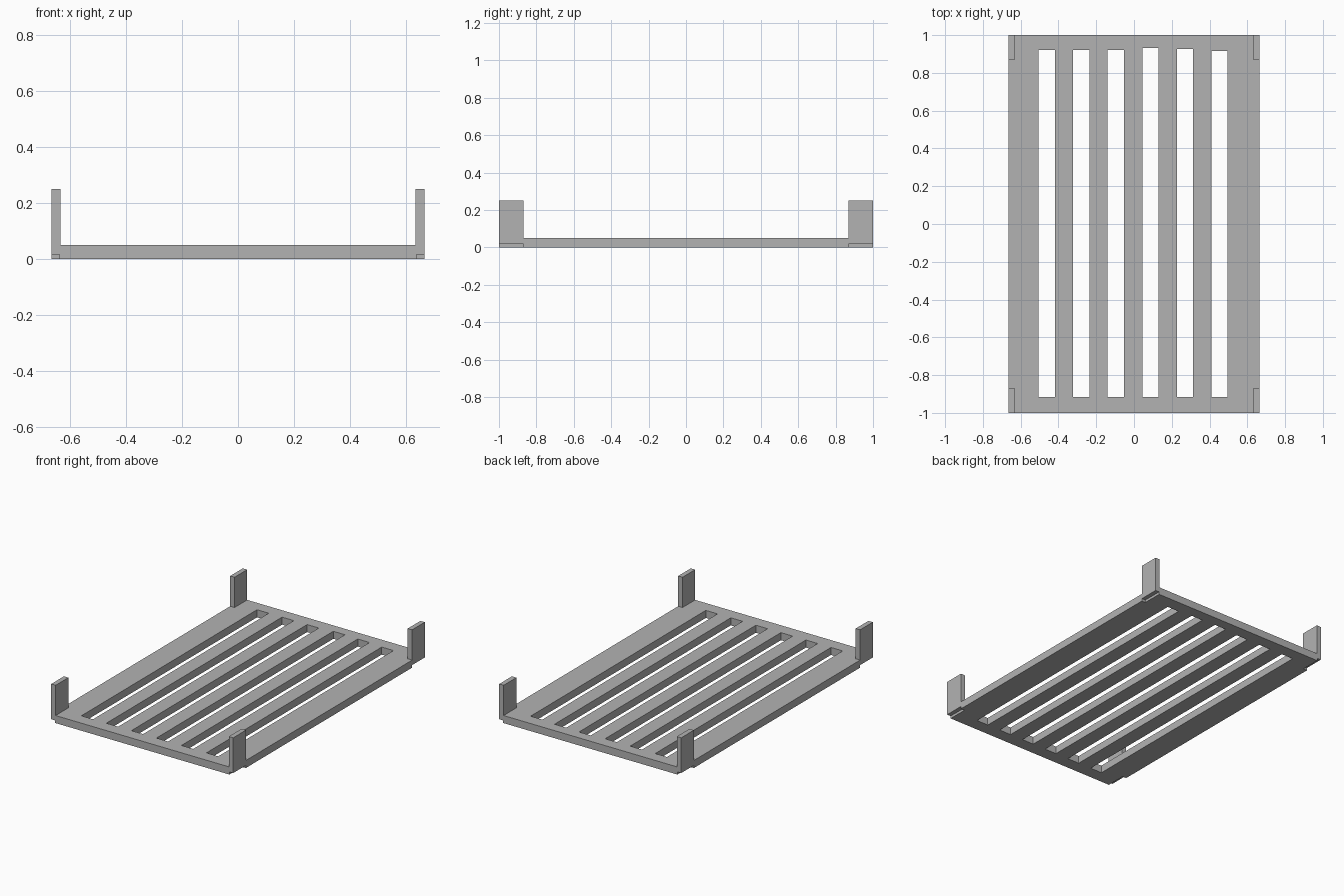
import bpy

if "Cube" in bpy.data.objects:
    bpy.data.objects.remove(bpy.data.objects["Cube"], do_unlink=True)

grey = bpy.data.materials.new("plain grey")
grey.use_nodes = True
grey.diffuse_color = (0.45, 0.45, 0.45, 1)
grey.node_tree.nodes["Principled BSDF"].inputs["Base Color"].default_value = (0.45, 0.45, 0.45, 1)

HALF_X, HALF_Y = 0.665, 1.0
THICK, POST_TOP = 0.05, 0.25
POST_W, POST_L = 0.032, 0.132
NOTCH_W, NOTCH_H = 0.028, 0.017
EXTRA = 0.05  # how far cutters reach past the surface


def box(name, low, high):
    """Axis-aligned box between two corners."""
    bpy.ops.mesh.primitive_cube_add(size=1)
    ob = bpy.context.object
    ob.name = ob.data.name = name
    size = [b - a for a, b in zip(low, high)]
    for v in ob.data.vertices:
        v.co = [a + s * (c + 0.5) for a, s, c in zip(low, size, v.co)]
    ob.data.materials.append(grey)
    return ob


def cut(target, cutter):
    """Subtract the cutter from the target, then delete the cutter."""
    cutter.hide_render = True
    mod = target.modifiers.new("cut", "BOOLEAN")
    mod.operation, mod.solver, mod.object = "DIFFERENCE", "EXACT", cutter
    bpy.context.view_layer.objects.active = target
    bpy.ops.object.modifier_apply(modifier=mod.name)
    bpy.data.objects.remove(cutter, do_unlink=True)


# Tray plate
plate = box("tray_plate", (-HALF_X, -HALF_Y, 0), (HALF_X, HALF_Y, THICK))

# Long slots, each with a slightly different back end
for i, back in enumerate((0.92, 0.92, 0.92, 0.932, 0.926, 0.915)):
    x = -0.505 + 0.183 * i
    cut(plate, box("slot_cutter", (x, -0.915, -EXTRA), (x + 0.086, back, THICK + EXTRA)))

# Corner posts on top, with stacking notches under them
for sx, side in ((-1, "right"), (1, "left")):
    for sy, end in ((-1, "front"), (1, "back")):
        def corner(name, width, length, z0, z1, over=0):
            xs = sorted((sx * (HALF_X - width), sx * (HALF_X + over)))
            ys = sorted((sy * (HALF_Y - length), sy * (HALF_Y + over)))
            return box(name, (xs[0], ys[0], z0), (xs[1], ys[1], z1))

        corner(f"{end}_{side}_post", POST_W, POST_L, THICK, POST_TOP)
        cut(plate, corner("notch_cutter", NOTCH_W, POST_L, -EXTRA, NOTCH_H, EXTRA))
